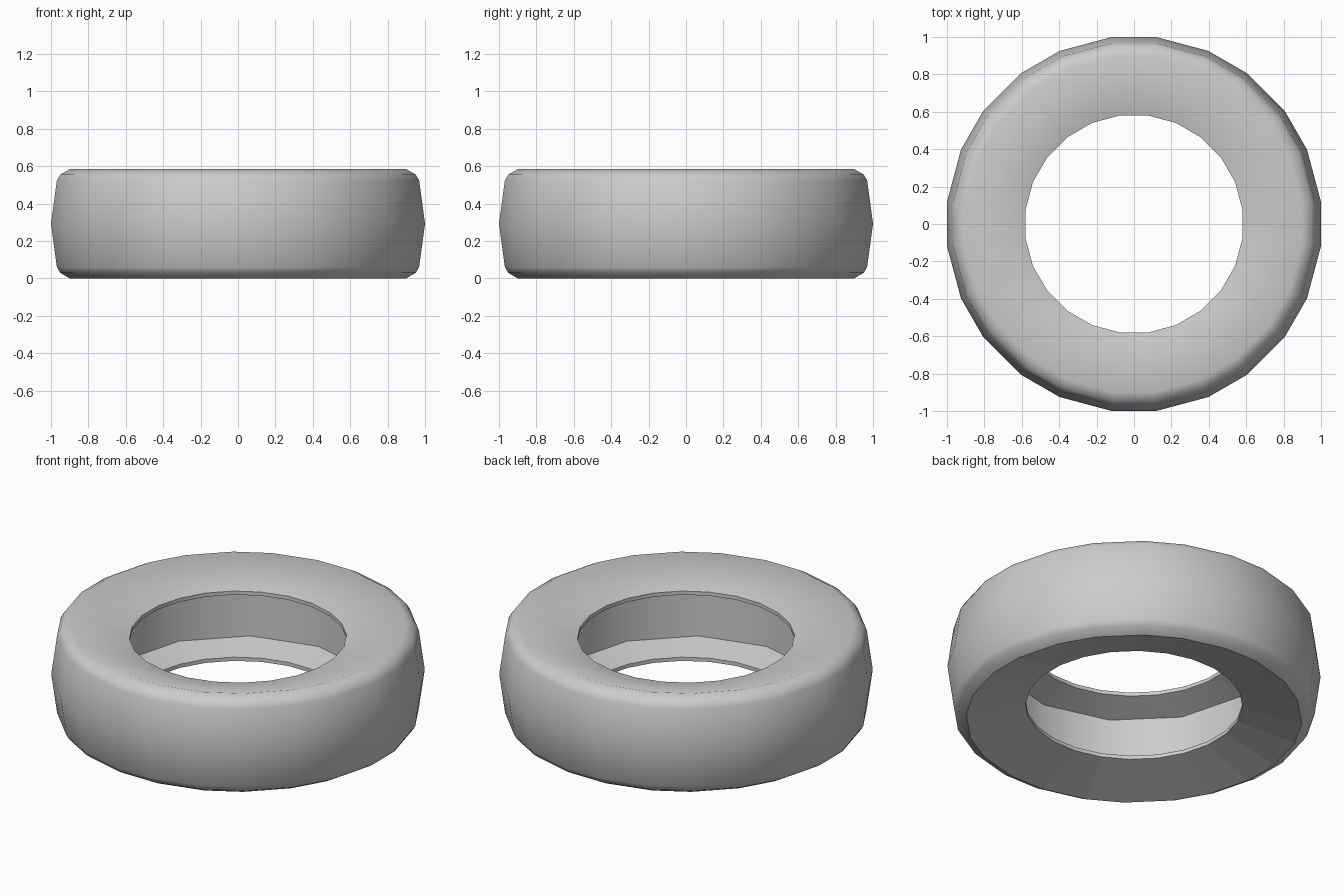
import bpy, bmesh
from math import radians, cos, sin

cube = bpy.data.objects.get("Cube")
if cube:
    bpy.data.objects.remove(cube)

HEIGHT = 0.585
SIDES = 12


def ring(bm, radius, z, half):
    """Ring of vertices: a pair at each corner, or one per corner if half is 0."""
    offsets = (-half, half) if half else (0,)
    angles = [radians(360 / SIDES * k + o) for k in range(SIDES) for o in offsets]
    return [bm.verts.new((radius * cos(a), radius * sin(a), z)) for a in angles]


def bridge(bm, a, b):
    n = len(a)
    return [bm.faces.new((a[i], a[(i + 1) % n], b[(i + 1) % n], b[i])) for i in range(n)]


def fan(bm, lip, corners):
    """Join the fine lip ring to the coarse ring of inner corners."""
    faces = []
    for k in range(SIDES):
        a, b, c = lip[2 * k], lip[2 * k + 1], lip[(2 * k + 2) % len(lip)]
        faces.append(bm.faces.new((a, b, corners[k])))
        faces.append(bm.faces.new((b, c, corners[(k + 1) % SIDES], corners[k])))
    return faces


bm = bmesh.new()

# Outer skin, from the lower lip round the tread to the upper lip
half_profile = [(0.585, 0.107, 7.5), (0.585, 0.085, 7.5), (0.905, 0, 6.7),
                (0.957, 0.03, 6.7), (0.975, 0.06, 6.7)]
profile = half_profile + [(1.007, HEIGHT / 2, 6.7)]
profile += [(r, HEIGHT - z, h) for r, z, h in reversed(half_profile)]
rings = [ring(bm, *p) for p in profile]
bands = [bridge(bm, a, b) for a, b in zip(rings, rings[1:])]

# Hollow inside: twelve-sided wall with a sloping floor and ceiling
low = ring(bm, 0.755, 0.155, 0)
high = ring(bm, 0.755, 0.42, 0)
wall = bridge(bm, low, high)
slopes = fan(bm, rings[0], low) + fan(bm, rings[-1], high)

# Smooth skin with a faceted lower sidewall and crisp lips
for band in bands + [wall, slopes]:
    for face in band:
        face.smooth = True
for face in bands[1]:
    face.smooth = False
for loop in (rings[0], rings[1], rings[2], rings[-2], rings[-1], low, high):
    for i, v in enumerate(loop):
        edge = bm.edges.get((v, loop[(i + 1) % len(loop)]))
        edge.smooth = False
bmesh.ops.recalc_face_normals(bm, faces=bm.faces)

mesh = bpy.data.meshes.new("tire")
bm.to_mesh(mesh)
bm.free()
tire = bpy.data.objects.new("tire", mesh)
bpy.context.collection.objects.link(tire)

# Single pale grey
grey = bpy.data.materials.new("pale_grey")
grey.use_nodes = True
grey.diffuse_color = (0.6, 0.6, 0.6, 1)
grey.node_tree.nodes["Principled BSDF"].inputs["Base Color"].default_value = (0.6, 0.6, 0.6, 1)
mesh.materials.append(grey)
